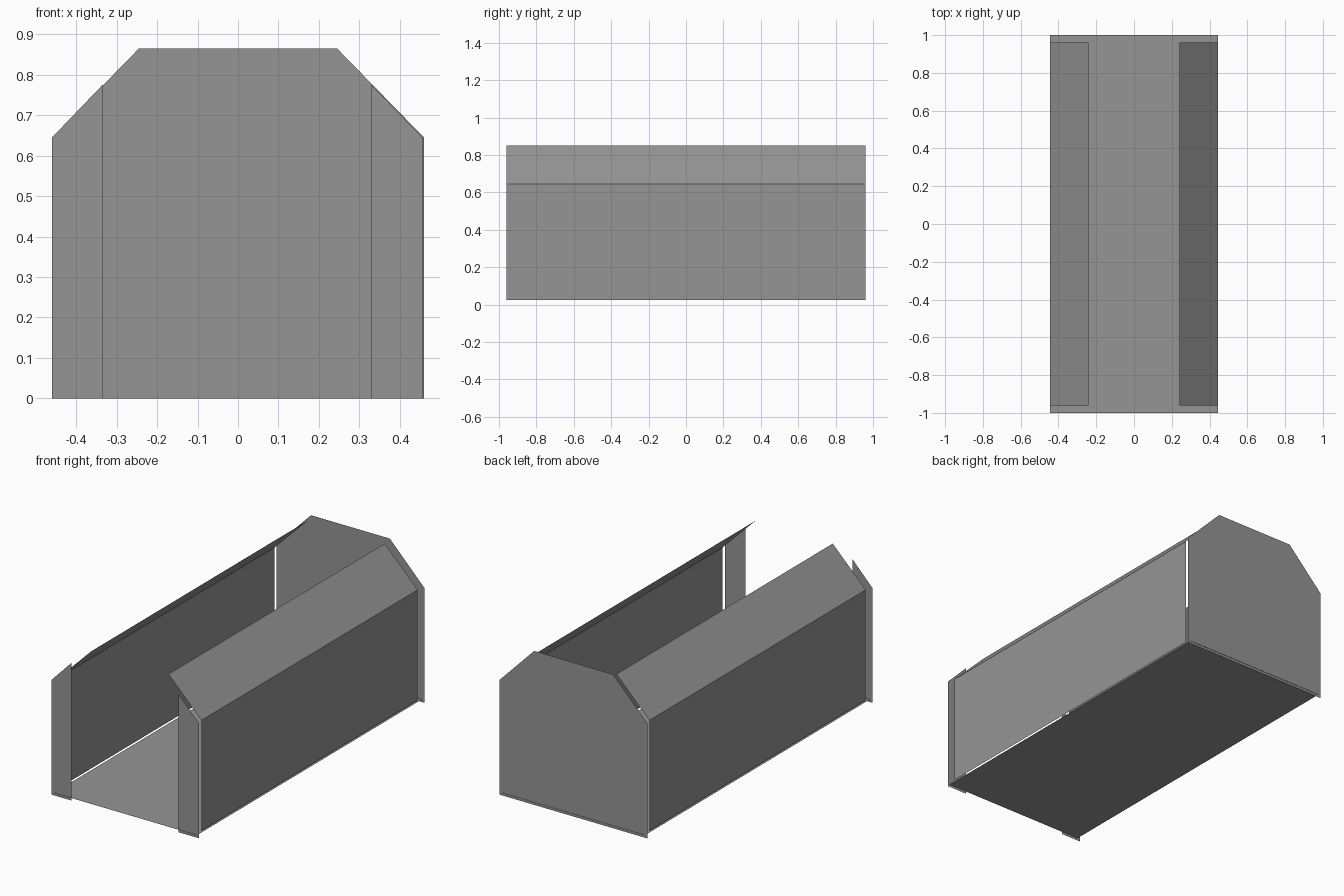
import bpy
import bmesh

cube = bpy.data.objects.get("Cube")
if cube:
    bpy.data.objects.remove(cube, do_unlink=True)

grey = bpy.data.materials.new("plain_grey")
grey.use_nodes = True
colour = (0.3, 0.3, 0.3, 1)
grey.diffuse_color = colour
grey.node_tree.nodes["Principled BSDF"].inputs["Base Color"].default_value = colour


def finish(name, bm):
    mesh = bpy.data.meshes.new(name)
    bm.to_mesh(mesh)
    bm.free()
    mesh.materials.append(grey)
    obj = bpy.data.objects.new(name, mesh)
    bpy.context.collection.objects.link(obj)
    return obj


def upright_plate(name, outline, y, facing):
    """Flat sheet in the XZ plane, facing -1 (front) or +1 (back)."""
    bm = bmesh.new()
    face = bm.faces.new([bm.verts.new((x, y, z)) for x, z in outline])
    face.normal_update()
    if face.normal.y * facing < 0:
        face.normal_flip()
    return finish(name, bm)


def long_sheet(name, profile, half_length, outward):
    """Open XZ profile swept along Y, with normals towards outward."""
    bm = bmesh.new()
    rows = [[bm.verts.new((x, y, z)) for x, z in profile]
            for y in (-half_length, half_length)]
    for i in range(len(profile) - 1):
        face = bm.faces.new((rows[0][i], rows[0][i + 1], rows[1][i + 1], rows[1][i]))
        face.normal_update()
        if face.normal.dot(outward) < 0:
            face.normal_flip()
    return finish(name, bm)


END_Y = 0.998
SHOULDER = 0.645

# Floor sheet
long_sheet("floor", [(-0.445, 0.015), (0.445, 0.015)], END_Y + 0.002, (0, 0, 1))

# Side walls, each with its sloping roof flap
for name, s in (("left", 1), ("right", -1)):
    long_sheet(name + "_wall_and_roof_flap",
               [(s * 0.445, 0.025), (s * 0.445, SHOULDER), (s * 0.24, 0.85)],
               0.96, (s, 0, 0.5))

# Full back wall with chamfered top corners
half = [(0.46, 0), (0.46, SHOULDER), (0.245, 0.865)]
upright_plate("back_wall", half + [(-x, z) for x, z in reversed(half)], END_Y, 1)

# Narrow front wings either side of the opening
for name, outer, inner in (("left", 0.456, 0.33), ("right", -0.46, -0.335)):
    upright_plate(name + "_front_wing",
                  [(outer, 0), (outer, SHOULDER), (inner, 0.775), (inner, 0)],
                  -END_Y, -1)
